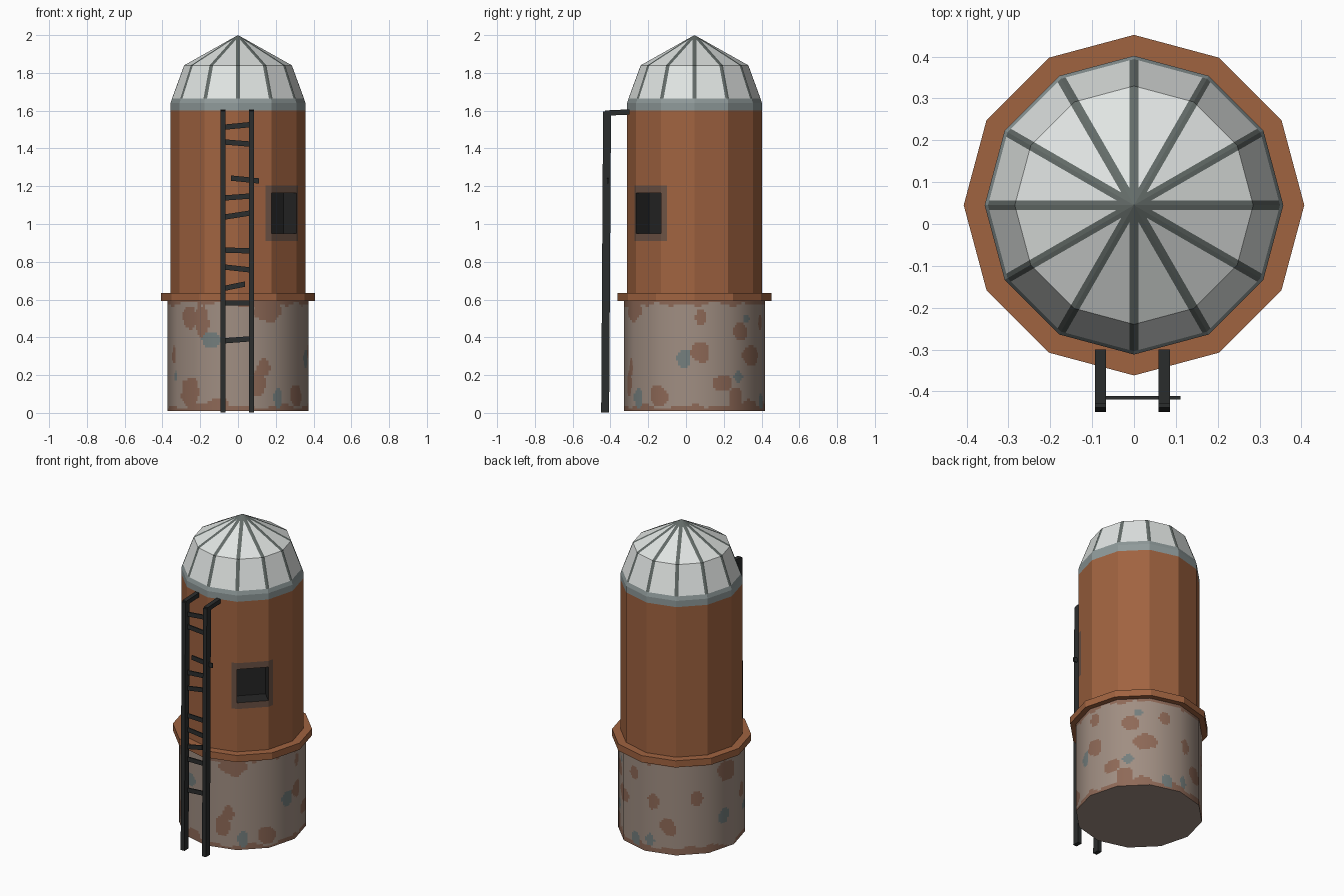
import bpy, bmesh, math
from mathutils import Vector, noise

if "Cube" in bpy.data.objects:
    bpy.data.objects.remove(bpy.data.objects["Cube"])

CY = 0.045      # tower axis offset in y
N = 12          # sides of the tower


def srgb(r, g, b):
    f = lambda c: c / 12.92 if c <= 0.04045 else ((c + 0.055) / 1.055) ** 2.4
    return (f(r / 255), f(g / 255), f(b / 255), 1)


MATS = {}
for name, rgb in {
    "brick_orange": (160, 99, 64), "soot": (108, 82, 68), "window_black": (38, 38, 38),
    "ladder_black": (43, 45, 45), "roof_panel": (224, 228, 226), "roof_trim": (143, 154, 154),
    "roof_rib": (99, 107, 104), "stone": (160, 142, 130), "rust_patch": (142, 105, 87),
    "slate_patch": (116, 126, 125),
}.items():
    MATS[name] = bpy.data.materials.new(name)
    MATS[name].diffuse_color = srgb(*rgb)


def finish(name, bm, mats, recalc=True):
    if recalc:
        bmesh.ops.recalc_face_normals(bm, faces=bm.faces)
    me = bpy.data.meshes.new(name)
    bm.to_mesh(me)
    bm.free()
    for m in mats:
        me.materials.append(MATS[m])
    ob = bpy.data.objects.new(name, me)
    bpy.context.collection.objects.link(ob)
    return ob


def lathe(bm, profile, sides=N):
    """Rings of (radius, z) around the tower axis; radius 0 closes to a point."""
    rings = []
    for r, z in profile:
        n = sides if r > 0 else 1
        rings.append([bm.verts.new((r * math.cos(2 * math.pi * i / sides),
                                    CY + r * math.sin(2 * math.pi * i / sides), z)) for i in range(n)])
    for a, b in zip(rings, rings[1:]):
        for i in range(sides):
            j = (i + 1) % sides
            quad = [a[i % len(a)], a[j % len(a)], b[j % len(b)], b[i % len(b)]]
            bm.faces.new(list(dict.fromkeys(quad)))


def beam(bm, p, q, u, v):
    """Box from p to q with half-extents u and v."""
    p, q, u, v = map(Vector, (p, q, u, v))
    ends = [[bm.verts.new(c + s * u + t * v) for s, t in ((-1, -1), (1, -1), (1, 1), (-1, 1))] for c in (p, q)]
    for e in ends:
        bm.faces.new(e)
    for i in range(4):
        j = (i + 1) % 4
        bm.faces.new((ends[0][i], ends[0][j], ends[1][j], ends[1][i]))


# --- brick body with a recessed window on the front-right facet
R = 0.357
bm = bmesh.new()
lathe(bm, [(R, 0.6), (R, 0.91), (R, 0.95), (R, 1.165), (R, 1.205), (R, 1.6)])
out = Vector((math.cos(-math.pi / 4), math.sin(-math.pi / 4), 0))
side = Vector((-out.y, out.x, 0))
axis = Vector((0, CY, 0))
half = R * math.sin(math.pi / N)
for s in (-1, 1):       # cut the soot border into the neighbouring facets
    faces = [f for f in bm.faces if 0.9 < f.calc_center_median().z < 1.21
             and (f.calc_center_median() - axis).dot(out) > 0.2]
    geom = list({e for f in faces for e in f.edges} | {v for f in faces for v in f.verts}) + faces
    bmesh.ops.bisect_plane(bm, geom=geom, plane_co=axis + side * s * (half + 0.03), plane_no=side)
window = None
for f in bm.faces:
    c = f.calc_center_median() - axis
    if 0.91 < c.z < 1.205 and c.dot(out) > 0.2 and abs(c.dot(side)) < half + 0.03:
        f.material_index = 1
        if abs(c.dot(side)) < 0.01 and 0.95 < c.z < 1.165:
            window = f
res = bmesh.ops.extrude_face_region(bm, geom=[window])
verts = [g for g in res["geom"] if isinstance(g, bmesh.types.BMVert)]
back = [g for g in res["geom"] if isinstance(g, bmesh.types.BMFace)]
if window.is_valid:
    bmesh.ops.delete(bm, geom=[window], context="FACES_ONLY")
bmesh.ops.translate(bm, verts=verts, vec=-out * 0.095)
for f in {f for v in verts for f in v.link_faces} | set(back):
    f.material_index = 2
finish("brick_body", bm, ["brick_orange", "soot", "window_black"])

# --- domed roof: pale panels split by dark ribs above a grey trim
bm = bmesh.new()
lathe(bm, [(R, 1.6), (R, 1.64), (0.349, 1.665), (0.285, 1.84), (0, 2.0)])
W = 0.011
dirs = [Vector((-math.sin(i * math.pi / 6), math.cos(i * math.pi / 6), 0)) for i in range(6)]
for d in dirs:
    for s in (-W, W):
        geom = list(bm.verts) + list(bm.edges) + list(bm.faces)
        bmesh.ops.bisect_plane(bm, geom=geom, plane_co=axis + d * s, plane_no=d)
for f in bm.faces:
    c = f.calc_center_median() - axis
    if c.z < 1.665:
        f.material_index = 1
    elif min(abs(c.dot(d)) for d in dirs) < W or c.xy.length < 0.045:
        f.material_index = 2
finish("domed_roof", bm, ["roof_panel", "roof_trim", "roof_rib"])

# --- ledge between base and body
bm = bmesh.new()
lathe(bm, [(0, 0.592), (0.407, 0.592), (0.407, 0.635), (0, 0.635)])
finish("ledge", bm, ["brick_orange"])

# --- patched stone base: (angle, height, width radius, height radius)
RB, Z0, Z1 = 0.372, 0.01, 0.6
RUST = [(-122, .49, .045, .08), (-64, .54, .08, .06), (-73, .15, .05, .07), (-68, .24, .035, .05),
        (-32, .09, .06, .06), (-135, .11, .07, .07), (5, .32, .05, .055), (5, .5, .03, .045),
        (42, .43, .05, .045), (55, .3, .07, .05), (24, .15, .05, .05), (36, .08, .05, .06),
        (138, .36, .04, .05), (98, .33, .035, .05), (112, .18, .045, .055), (172, .5, .07, .07),
        (200, .3, .04, .05), (75, .48, .04, .04), (225, .5, .05, .06)]
SLATE = [(-112, .385, .055, .045), (-154, .2, .025, .03), (-54, .08, .035, .05), (-9, .28, .04, .055),
         (40, .19, .03, .03), (168, .22, .04, .05), (95, .09, .03, .04), (78, .06, .035, .04), (50, .5, .02, .02)]


def patch_hit(p, patches):
    a = math.degrees(math.atan2(p.y - CY, p.x))
    wob = 0.35 * noise.noise(p * 14)
    for ang, z, ra, rz in patches:
        da = math.radians((a - ang + 180) % 360 - 180) * RB
        if (da / ra) ** 2 + ((p.z - z) / rz) ** 2 < 1 + 2 * wob:
            return True
    return False


PER, ROWS = 15, 44
bm = bmesh.new()
corner = lambda i: Vector((RB * math.cos(i * math.pi / 6), CY + RB * math.sin(i * math.pi / 6), 0))
grid = []
for k in range(ROWS + 1):
    z = Vector((0, 0, Z0 + (Z1 - Z0) * k / ROWS))
    grid.append([bm.verts.new(corner(i).lerp(corner(i + 1), j / PER) + z) for i in range(N) for j in range(PER)])
for a, b in zip(grid, grid[1:]):
    for i in range(N * PER):
        j = (i + 1) % (N * PER)
        f = bm.faces.new((a[i], a[j], b[j], b[i]))
        f.smooth = True
        c = f.calc_center_median()
        n = noise.noise(c * 9 + Vector((3, 1, 7)))
        if patch_hit(c, SLATE):
            f.material_index = 2
        elif patch_hit(c, RUST) or c.z < 0.045 + 0.06 * n or c.z > 0.572 - 0.03 * n:
            f.material_index = 1
base = finish("stone_base", bm, ["stone", "rust_patch", "slate_patch"], recalc=False)
# round shading over the twelve flat sides
base.data.normals_split_custom_set_from_vertices(
    [Vector((v.co.x, v.co.y - CY, 0)).normalized() for v in base.data.vertices])

# --- underside of the base
bm = bmesh.new()
lathe(bm, [(RB, Z0), (0, Z0)])
for f in bm.faces:
    if f.normal.z >= 0:
        f.normal_flip()
bm.normal_update()
for f in bm.faces:
    if f.normal.z > 0:
        f.normal_flip()
finish("base_floor", bm, ["stone"], recalc=False)

# --- ladder rails with top brackets
for label, x in (("left", -0.08), ("right", 0.072)):
    bm = bmesh.new()
    beam(bm, (x, -0.428, 0.003), (x, -0.418, 1.595), (0.0135, 0, 0), (0, 0.021, 0))
    beam(bm, (x, -0.43, 1.587), (x, -0.30, 1.593), (0.0135, 0, 0), (0, 0, 0.014))
    finish(f"ladder_rail_{label}", bm, ["ladder_black"])

# --- crooked ladder rungs: (x start, z start, x end, z end)
RUNGS = [(-.07, 1.513, .065, 1.526), (-.07, 1.434, .065, 1.423), (-.037, 1.243, .111, 1.228),
         (-.07, 1.138, .065, 1.148), (-.07, 1.037, .065, 1.058), (-.07, .862, .085, .857),
         (-.07, .772, .065, .757), (-.07, .66, .037, .682), (-.085, .582, .085, .582), (-.085, .381, .065, .392)]
bm = bmesh.new()
for x0, z0, x1, z1 in RUNGS:
    beam(bm, (x0, -0.415, z0), (x1, -0.415, z1), (0, 0.004, 0), (0, 0, 0.014))
finish("ladder_rungs", bm, ["ladder_black"])

for m in bpy.data.materials:
    if m.users and not m.is_grease_pencil:
        m.use_nodes = True
        m.node_tree.nodes["Principled BSDF"].inputs["Base Color"].default_value = m.diffuse_color
